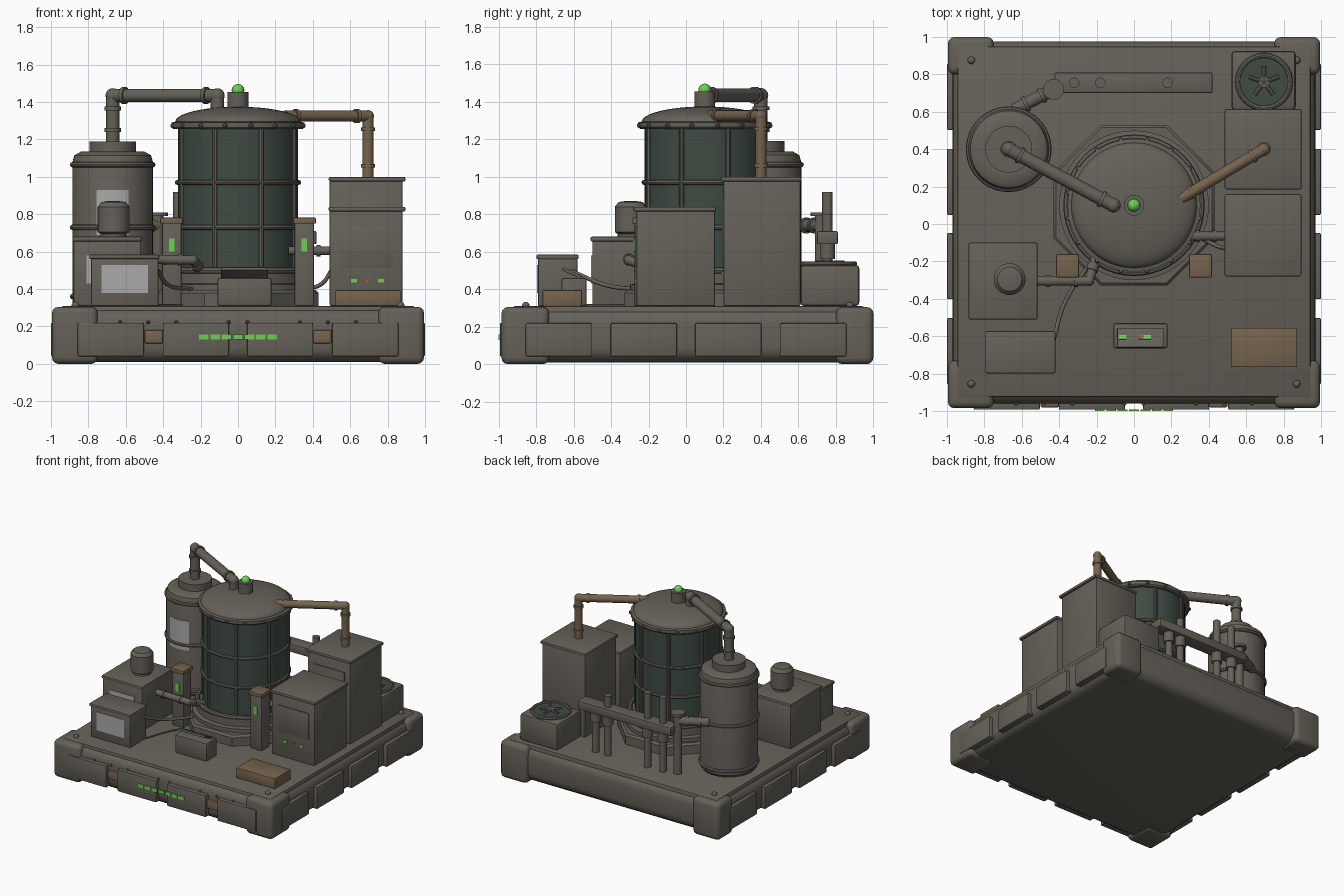
import bpy, bmesh
from math import sin, cos, pi, radians
from mathutils import Vector, Matrix

if "Cube" in bpy.data.objects:
    bpy.data.objects.remove(bpy.data.objects["Cube"])


def material(name, rgb):
    m = bpy.data.materials.new(name)
    m.use_nodes = True
    m.diffuse_color = (*rgb, 1)
    m.node_tree.nodes["Principled BSDF"].inputs["Base Color"].default_value = (*rgb, 1)
    return m


METAL = material("warm grey metal", (0.13, 0.12, 0.1))
GLASS = material("dark green glass", (0.05, 0.07, 0.055))
COPPER = material("dull brown", (0.18, 0.125, 0.075))
LABEL = material("pale grey label", (0.4, 0.4, 0.4))
GLOW = material("bright green light", (0.16, 0.62, 0.09))
RED = material("red light", (0.45, 0.09, 0.04))


def finish(name, bm, mat, loc=(0, 0, 0)):
    bmesh.ops.recalc_face_normals(bm, faces=bm.faces)
    mesh = bpy.data.meshes.new(name)
    bm.to_mesh(mesh)
    bm.free()
    ob = bpy.data.objects.new(name, mesh)
    ob.location = loc
    mesh.materials.append(mat)
    bpy.context.collection.objects.link(ob)
    bpy.ops.object.select_all(action='DESELECT')
    ob.select_set(True)
    bpy.context.view_layer.objects.active = ob
    bpy.ops.object.shade_smooth_by_angle(angle=radians(35))
    return ob


def box(name, xs, ys, zs, mat=METAL, bevel=0.008, segments=2):
    """Bevelled box from its extents on each axis."""
    bm = bmesh.new()
    bmesh.ops.create_cube(bm, size=1)
    bmesh.ops.scale(bm, verts=bm.verts, vec=[b - a for a, b in (xs, ys, zs)])
    if bevel:
        bmesh.ops.bevel(bm, geom=list(bm.edges), offset=bevel, segments=segments,
                        profile=0.5, affect='EDGES')
    return finish(name, bm, mat, [(a + b) / 2 for a, b in (xs, ys, zs)])


def tube(name, p, q, r, mat=METAL, sides=20):
    """Capped cylinder between two points."""
    p, q = Vector(p), Vector(q)
    bm = bmesh.new()
    turn = (q - p).to_track_quat('Z', 'Y').to_matrix().to_4x4()
    bmesh.ops.create_cone(bm, cap_ends=True, segments=sides, radius1=r, radius2=r,
                          depth=(q - p).length, matrix=turn)
    return finish(name, bm, mat, (p + q) / 2)


def ball(name, p, r, mat=METAL, detail=16):
    bm = bmesh.new()
    bmesh.ops.create_uvsphere(bm, u_segments=detail, v_segments=detail // 2, radius=r)
    return finish(name, bm, mat, p)


def lathe(name, profile, centre, mat=METAL, start=0, sweep=2 * pi, steps=48):
    """Turn (radius, z) points around a vertical axis."""
    bm = bmesh.new()
    vs = [bm.verts.new((r * cos(start), r * sin(start), z)) for r, z in profile]
    es = [bm.edges.new(pair) for pair in zip(vs, vs[1:])]
    bmesh.ops.spin(bm, geom=vs + es, axis=(0, 0, 1), cent=(0, 0, 0), angle=sweep,
                   steps=steps, use_duplicate=False)
    bmesh.ops.remove_doubles(bm, verts=bm.verts, dist=0.0001)
    return finish(name, bm, mat, (*centre, 0))


def hoop(name, centre, z, r, thick, mat=METAL):
    ring = [(r + thick * cos(a * pi / 4), z + thick * sin(a * pi / 4)) for a in range(9)]
    return lathe(name, ring, centre, mat)


def pipe(name, points, r, mat=METAL):
    """Straight runs with ball elbows and a collar near each run end."""
    points = [Vector(p) for p in points]
    for p, q in zip(points, points[1:]):
        tube(name, p, q, r, mat)
        d = (q - p).normalized()
        if (q - p).length > 0.15:
            for c in (p + d * 0.07, q - d * 0.07):
                tube(name + "_collar", c - d * 0.01, c + d * 0.01, r * 1.25, mat)
    for p in points[1:-1]:
        ball(name + "_elbow", p, r * 1.08, mat)


def cable(name, points, r=0.011):
    curve = bpy.data.curves.new(name, 'CURVE')
    curve.dimensions = '3D'
    curve.bevel_depth = r
    curve.bevel_resolution = 2
    spline = curve.splines.new('BEZIER')
    spline.bezier_points.add(len(points) - 1)
    for b, p in zip(spline.bezier_points, points):
        b.co = p
        b.handle_left_type = b.handle_right_type = 'AUTO'
    curve.materials.append(METAL)
    bpy.context.collection.objects.link(bpy.data.objects.new(name, curve))


# Platform: rounded body, deck, corner guards, side armour
box("platform_body", (-.97, .97), (-.96, .975), (.01, .3), bevel=.08, segments=4)
box("deck_plate", (-.945, .945), (-.925, .95), (.2, .31), bevel=.012)
for s in (-1, 1):
    xs = sorted((s * .75, s * .995))
    box("front_corner_guard", xs, (-.985, -.73), (0, .305), bevel=.035, segments=3)
    box("back_corner_guard", xs, (.8, 1), (0, .305), bevel=.035, segments=3)
    box("front_clamp", sorted((s * .4, s * .5)), (-.98, -.93), (.11, .18), COPPER)
    for y in (-.855, .875):
        ball("deck_bolt", (s * .87, y, .313), .02)
for c in (-.68, -.225, .225, .68):
    span = (c - .177, c + .177)
    box("front_armour", span, (-.993, -.92), (.04, .22))
    box("side_armour", (.92, 1), span, (.04, .22))
    box("side_armour", (-1, -.92), span, (.04, .22))
for x in (-.63, -.48, -.33, -.05, .05, .33, .48, .63):
    ball("front_rivet", (x, -.96, .223), .011, detail=8)
for i in range(7):
    x = (i - 3) * .061
    box("status_light", (x - .026, x + .026), (-1, -.992), (.13, .158), GLOW, 0)

# Central reactor tank
C = (0, .1)
lathe("tank_plinth", [(0, .31), (.465, .31), (.465, .38), (.45, .395), (0, .395)], C,
      start=pi / 8, steps=8)
lathe("tank_foot", [(0, .39), (.4, .39), (.4, .425), (.365, .43), (.365, .5), (0, .5)], C)
hoop("foot_ring", C, .5, .36, .018)
lathe("tank_glass", [(0, .49), (.322, .49), (.322, 1.27), (0, 1.27)], C, GLASS)
for z in (.73, .97):
    hoop("tank_band", C, z, .325, .013)
for i in range(8):
    a = (i + .5) * pi / 4
    x, y = .325 * cos(a), C[1] + .325 * sin(a)
    tube("tank_rib", (x, y, .49), (x, y, 1.27), .014, sides=10)
dome = [(.335 * cos(i * pi / 20), 1.295 + .08 * sin(i * pi / 20)) for i in range(11)]
lathe("tank_lid", [(0, 1.255), (.345, 1.255), (.355, 1.265), (.355, 1.29)] + dome, C)
for i in range(16):
    a = (i + .5) * pi / 8
    ball("lid_rivet", (.355 * cos(a), C[1] + .355 * sin(a), 1.273), .014, detail=8)
tube("beacon_mount", (*C, 1.36), (*C, 1.455), .055, sides=32)
ball("beacon", (*C, 1.463), .034, GLOW)

# Tall side tank with its overhead pipe
T = (-.67, .4)
lathe("side_tank", [(0, .31), (.2, .31), (.215, .33), (.215, 1.08), (.205, 1.115),
                    (.17, 1.135), (.125, 1.135), (.125, 1.19), (0, 1.19)], T)
for z in (.36, .73, 1.065):
    hoop("side_tank_band", T, z, .214, .015)
lathe("side_tank_label", [(.212, .69), (.219, .69), (.219, .93), (.212, .93)], T, LABEL,
      start=radians(-113), sweep=radians(46), steps=8)
pipe("overhead_pipe", [(*T, 1.18), (*T, 1.435), (-.11, .1, 1.435), (-.11, .1, 1.34)], .036)
pipe("brown_pipe", [(.695, .4, .99), (.695, .4, 1.325), (.25, .135, 1.325)], .03, COPPER)


# Cabinets with lids, front panels and indicator lights
def cabinet(name, y0, y1, top, light_z):
    box(name, (.49, .88), (y0 + .01, y1), (.31, top - .02))
    box(name + "_lid", (.485, .895), (y0 - .005, y1 + .005), (top - .025, top))
    box(name + "_panel", (.55, .83), (y0 + .002, y0 + .02), (light_z + .07, top - .11), bevel=.003)
    for x, mat in ((.62, GLOW), (.69, RED), (.765, GLOW)):
        w = .016 if mat == GLOW else .008
        box(name + "_light", (x - w, x + w), (y0 + .003, y0 + .011),
            (light_z - .009, light_z + .009), mat, 0)


cabinet("front_cabinet", -.275, .155, .84, .445)
cabinet("tall_cabinet", .19, .61, 1, .485)
box("supply_crate", (.52, .87), (-.765, -.555), (.31, .395), COPPER, .006)

# Fan housing
box("fan_housing", (.52, .865), (.61, .925), (.31, .53), bevel=.02)
F = (.695, .76)
hoop("fan_ring", F, .535, .14, .014)
tube("fan_disc", (*F, .52), (*F, .54), .135, GLASS, 32)
for i in range(5):
    a = pi / 2 + i * 2 * pi / 5
    tube("fan_blade", (*F, .543), (F[0] + .085 * cos(a), F[1] + .085 * sin(a), .543), .011, sides=8)
tube("fan_hub", (*F, .535), (*F, .553), .03)

# Rear manifold
box("manifold_bar", (-.425, .42), (.7, .81), (.64, .71))
for x, top in ((.29, .66), (.18, .8), (-.18, .92), (-.32, .92)):
    tube("manifold_post", (x, .755, .31), (x, .755, top), .028)
    tube("manifold_collar", (x, .755, .56), (x, .755, .65), .04)
tube("valve_post", (-.43, .72, .31), (-.43, .72, .8), .032)
tube("valve_wheel", (-.43, .72, .79), (-.43, .72, .81), .056)
pipe("valve_pipe", [(-.43, .72, .74), (-.64, .61, .74)], .034)

# Pump housing with canister, and the small labelled box
box("pump_housing", (-.88, -.52), (-.5, -.1), (.31, .66))
box("pump_lid", (-.885, -.515), (-.51, -.1), (.655, .68))
box("pump_label", (-.81, -.59), (-.508, -.499), (.43, .58), LABEL, 0)
lathe("canister", [(0, .67), (.07, .67), (.07, .695), (.085, .705), (.085, .84),
                   (.065, .865), (.02, .872), (0, .872)], (-.665, -.295), steps=32)
box("small_box", (-.785, -.425), (-.79, -.58), (.31, .565))
box("small_box_lid", (-.795, -.42), (-.798, -.573), (.56, .585))
box("small_box_label", (-.73, -.48), (-.796, -.788), (.38, .53), LABEL, 0)
pipe("pump_pipe", [(-.53, -.305, .56), (-.24, -.305, .555), (-.2, -.16, .5)], .025)
pipe("cabinet_pipe", [(.5, -.065, .605), (.27, -.065, .605)], .024)
cable("front_cable", [(-.43, -.62, .5), (-.37, -.42, .42), (-.25, -.23, .4)])
cable("side_cable", [(.5, -.13, .5), (.45, -.12, .43), (.37, -.08, .4)])
cable("deck_cable", [(-.3, -.3, .315), (-.36, -.4, .315), (-.43, -.6, .315)], .006)

# Light pillars
for s in (-1, 1):
    c = s * .355
    box("light_pillar", (c - .052, c + .052), (-.275, -.17), (.31, .76))
    box("pillar_cap", (c - .061, c + .061), (-.286, -.161), (.75, .782), COPPER, .005)
    box("pillar_light", (c - .015, c + .015), (-.282, -.274), (.6, .67), GLOW, 0)

# Operator console with its tilted control plate
box("console", (-.11, .18), (-.665, -.53), (.31, .46), bevel=.012)
tilt = Matrix.Translation((.035, -.61, .487)) @ Matrix.Rotation(radians(-24), 4, 'X')
controls = [box("control_plate", (-.125, .125), (-.055, .055), (-.008, .008), bevel=.003)]
for x, mat in ((-.095, GLOW), (0, RED), (.035, GLOW)):
    w = .02 if mat == GLOW else .01
    controls.append(box("control_light", (x - w, x + w), (-.012, .012), (.005, .012), mat, 0))
for ob in controls:
    ob.matrix_world = tilt @ Matrix.Translation(ob.location)
